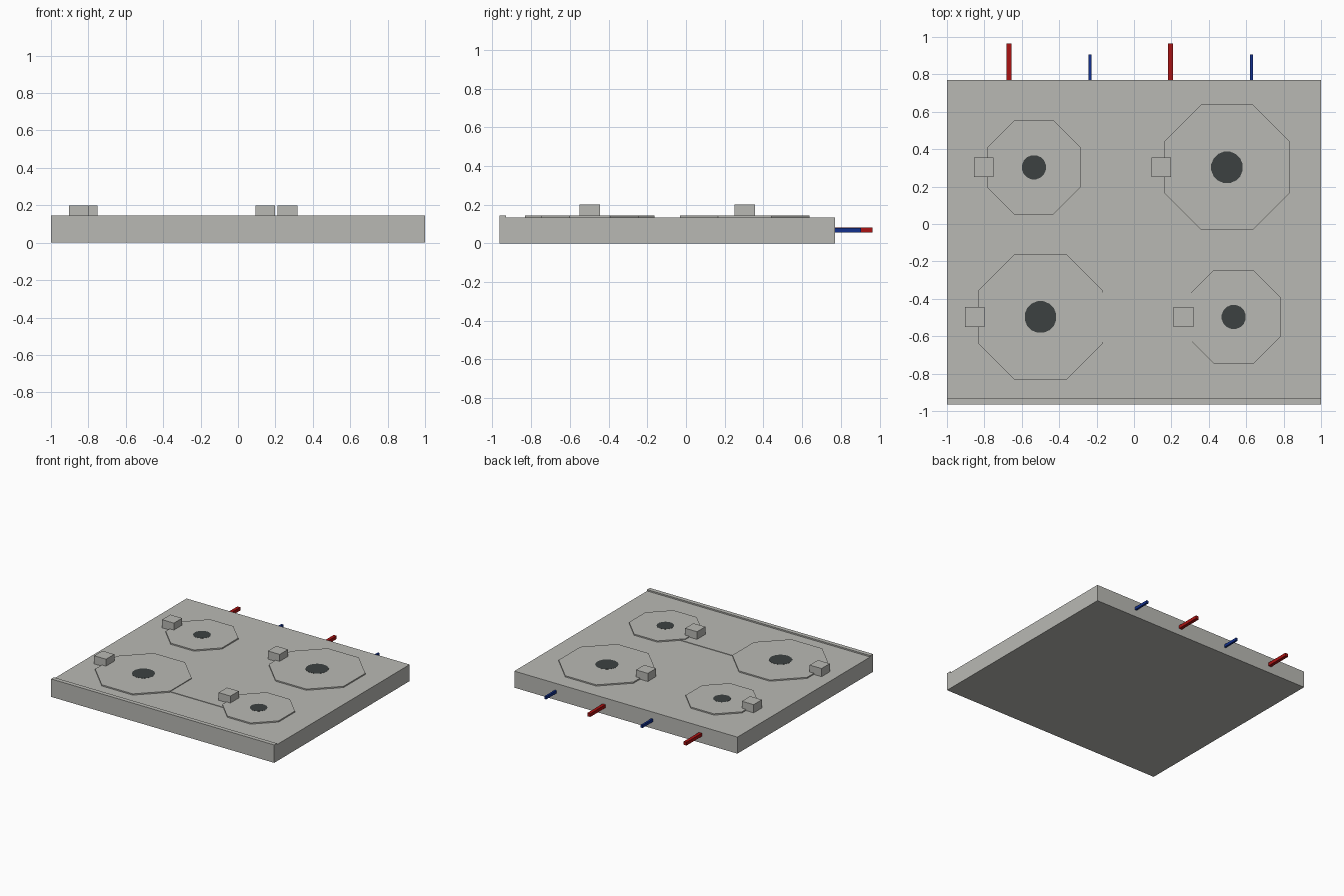
import bpy
import math

if "Cube" in bpy.data.objects:
    bpy.data.objects.remove(bpy.data.objects["Cube"], do_unlink=True)


def material(name, rgb):
    m = bpy.data.materials.new(name)
    m.use_nodes = True
    m.diffuse_color = (*rgb, 1)
    m.node_tree.nodes["Principled BSDF"].inputs["Base Color"].default_value = (*rgb, 1)
    return m


GREY = material("warm grey", (0.485, 0.485, 0.456))
DARK = material("dark slate", (0.045, 0.053, 0.053))
RED = material("pipe red", (0.40, 0.006, 0.006))
BLUE = material("pipe blue", (0.006, 0.03, 0.27))


def finish(name, mat):
    ob = bpy.context.object
    ob.name = name
    ob.data.materials.append(mat)
    return ob


def box(name, mat, x, y, z):
    """Box from three (low, high) ranges."""
    centre = [(a + b) / 2 for a, b in (x, y, z)]
    bpy.ops.mesh.primitive_cube_add(size=1, location=centre)
    ob = finish(name, mat)
    ob.scale = [b - a for a, b in (x, y, z)]
    bpy.ops.object.transform_apply(location=False, rotation=False, scale=True)
    return ob


def disc(name, mat, sides, apothem, x, y, low, high):
    """Flat prism with sides square to the axes."""
    bpy.ops.mesh.primitive_cylinder_add(
        vertices=sides, radius=apothem / math.cos(math.pi / sides),
        depth=high - low, location=(x, y, (low + high) / 2),
        rotation=(0, 0, math.pi / sides))
    return finish(name, mat)


TOP = 0.134
PLATE = 0.144

# Body with a raised lip along the front edge
box("body", GREY, (-1, 1), (-0.965, 0.77), (0, TOP))
box("front_lip", GREY, (-1, 1), (-0.965, -0.93), (TOP, 0.145))

# Four plates, each with a dark centre and a block at its left edge
BIG, SMALL = (0.335, 0.084), (0.252, 0.064)
plates = [
    ("front_large", -0.5, -0.497, BIG),
    ("front_small", 0.533, -0.497, SMALL),
    ("back_small", -0.535, 0.303, SMALL),
    ("back_large", 0.497, 0.303, BIG),
]
for name, x, y, (size, hub) in plates:
    disc(name + "_plate", GREY, 8, size, x, y, TOP - 0.01, PLATE)
    disc(name + "_centre", DARK, 16, hub, x, y, PLATE - 0.004, PLATE + 0.001)
    edge = x - size - 0.016
    box(name + "_block", GREY, (edge - 0.053, edge + 0.053),
        (y - 0.053, y + 0.053), (TOP - 0.01, 0.2))

# Low strip joining the two front plates
box("bridge_strip", GREY, (-0.2, 0.34), (-0.63, -0.365), (TOP - 0.01, TOP + 0.004))

# Alternating pipes along the back
for i in range(4):
    x = -0.668 + i * 0.432
    if i % 2 == 0:
        box("red_pipe", RED, (x - 0.013, x + 0.013), (0.75, 0.965), (0.055, 0.081))
    else:
        box("blue_pipe", BLUE, (x - 0.008, x + 0.008), (0.75, 0.905), (0.057, 0.079))
